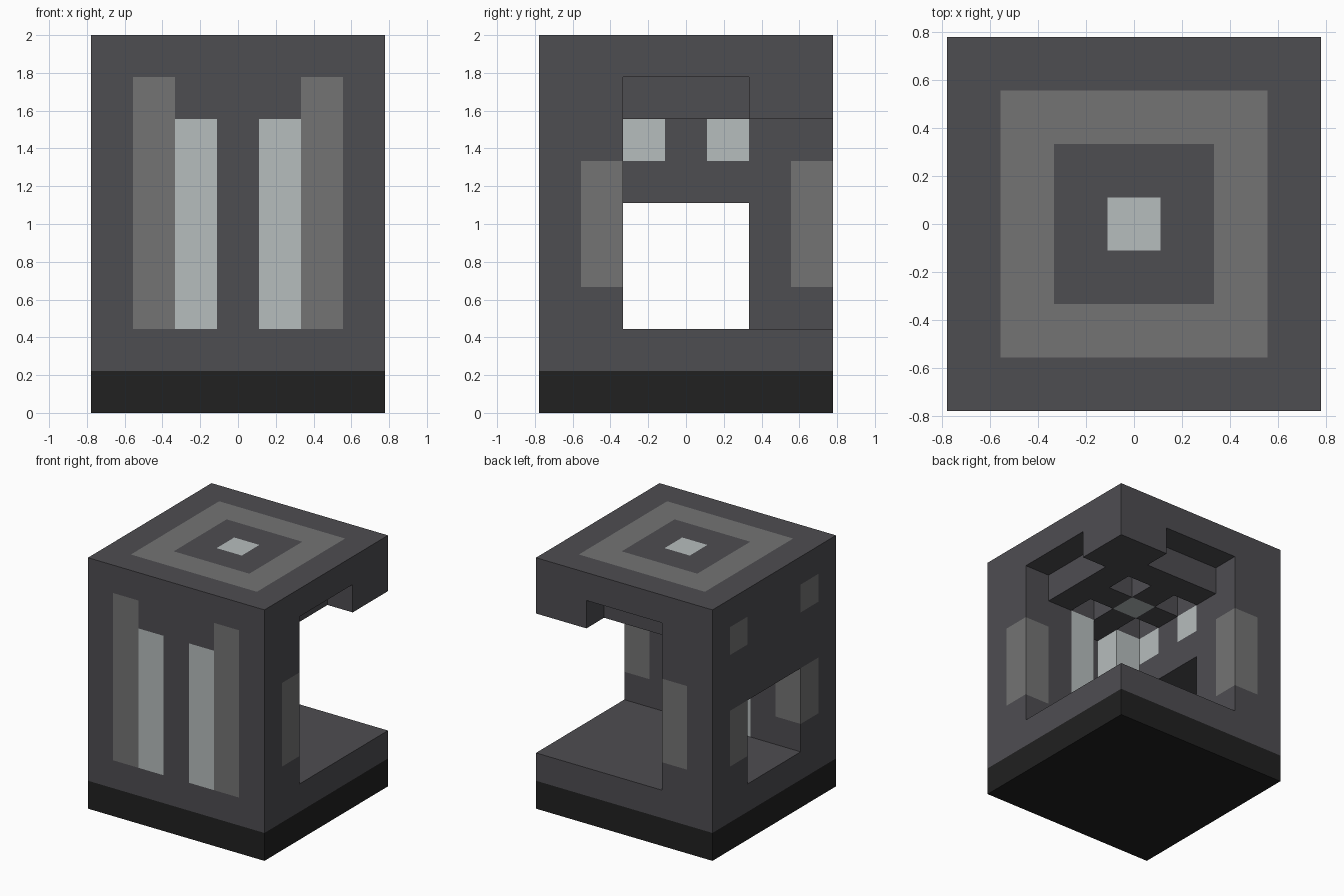
import bpy
import bmesh
from itertools import product

if "Cube" in bpy.data.objects:
    bpy.data.objects.remove(bpy.data.objects["Cube"])

NX, NY, NZ = 7, 7, 9          # block counts
S = 2 / NZ                    # block size


def make_material(name, rgb):
    mat = bpy.data.materials.new(name)
    mat.use_nodes = True
    mat.diffuse_color = (*rgb, 1)
    mat.node_tree.nodes["Principled BSDF"].inputs["Base Color"].default_value = (*rgb, 1)
    return mat


MATS = {
    "black": make_material("black_stone", (0.015, 0.015, 0.015)),
    "dark": make_material("dark_stone", (0.076, 0.074, 0.083)),
    "grey": make_material("grey_stone", (0.174, 0.174, 0.174)),
    "pale": make_material("pale_glass", (0.47, 0.51, 0.51)),
}

grid = {}      # block position -> part name
colours = {}   # part name -> material key


def fill(part, colour, xs, ys, zs):
    """Fill a box of blocks; each range is (first, last) inclusive."""
    colours[part] = colour
    for cell in product(*(range(a, b + 1) for a, b in (xs, ys, zs))):
        grid[cell] = part


def carve(xs, ys, zs):
    for cell in product(*(range(a, b + 1) for a, b in (xs, ys, zs))):
        grid.pop(cell, None)


ALL = (0, 6)

# Base, floor, two thick walls, ceiling and roof
fill("base", "black", ALL, ALL, (0, 0))
fill("floor", "dark", ALL, ALL, (1, 1))
fill("side_wall", "dark", (0, 1), ALL, (2, 6))
fill("front_wall", "dark", ALL, (0, 1), (2, 6))
fill("ceiling", "dark", ALL, ALL, (7, 7))
fill("roof", "dark", ALL, ALL, (8, 8))

# Window, inner groove, lintel slots and ceiling coffers
carve((0, 1), (2, 4), (2, 4))
carve((3, 3), (1, 1), (2, 6))
carve((6, 6), (2, 4), (7, 7))
carve((2, 4), (6, 6), (7, 7))
for x, y in product((2, 4), repeat=2):
    carve((x, x), (y, y), (7, 7))

# Roof ring and central skylight
fill("roof_ring", "grey", (1, 5), (1, 5), (8, 8))
fill("roof_centre", "dark", (2, 4), (2, 4), (8, 8))
fill("skylight", "pale", (3, 3), (3, 3), (7, 8))

# Tall front windows with grey pilasters
for x in (2, 4):
    fill("front_windows", "pale", (x, x), (0, 1), (2, 6))
for x in (1, 5):
    fill("front_pilasters", "grey", (x, x), (0, 0), (2, 7))

# Grey trim on the open ends of the walls
fill("front_wall_trim", "grey", (6, 6), (1, 1), (3, 5))
fill("side_wall_trim", "grey", (1, 1), (6, 6), (3, 5))

# Side window jambs, upper studs and inner lamps
for y in (1, 5):
    fill("window_jambs", "grey", (0, 0), (y, y), (3, 4))
    fill("upper_studs", "grey", (0, 0), (y, y), (7, 7))
for y in (2, 4):
    fill("inner_lamps", "pale", (1, 1), (y, y), (6, 6))


def build(part):
    """Make the exposed block faces of one part."""
    bm = bmesh.new()
    for cell in [c for c, p in grid.items() if p == part]:
        for axis, side in product(range(3), (0, 1)):
            neighbour = list(cell)
            neighbour[axis] += 2 * side - 1
            if tuple(neighbour) in grid:
                continue
            u, v = (axis + 1) % 3, (axis + 2) % 3
            corners = [(0, 0), (1, 0), (1, 1), (0, 1)]
            verts = []
            for du, dv in corners if side else corners[::-1]:
                p = list(cell)
                p[axis] += side
                p[u] += du
                p[v] += dv
                verts.append(bm.verts.new(((p[0] - NX / 2) * S, (p[1] - NY / 2) * S, p[2] * S)))
            bm.faces.new(verts)
    bmesh.ops.remove_doubles(bm, verts=bm.verts, dist=S / 100)
    mesh = bpy.data.meshes.new(part)
    bm.to_mesh(mesh)
    bm.free()
    mesh.materials.append(MATS[colours[part]])
    bpy.context.collection.objects.link(bpy.data.objects.new(part, mesh))


for part_name in colours:
    build(part_name)
